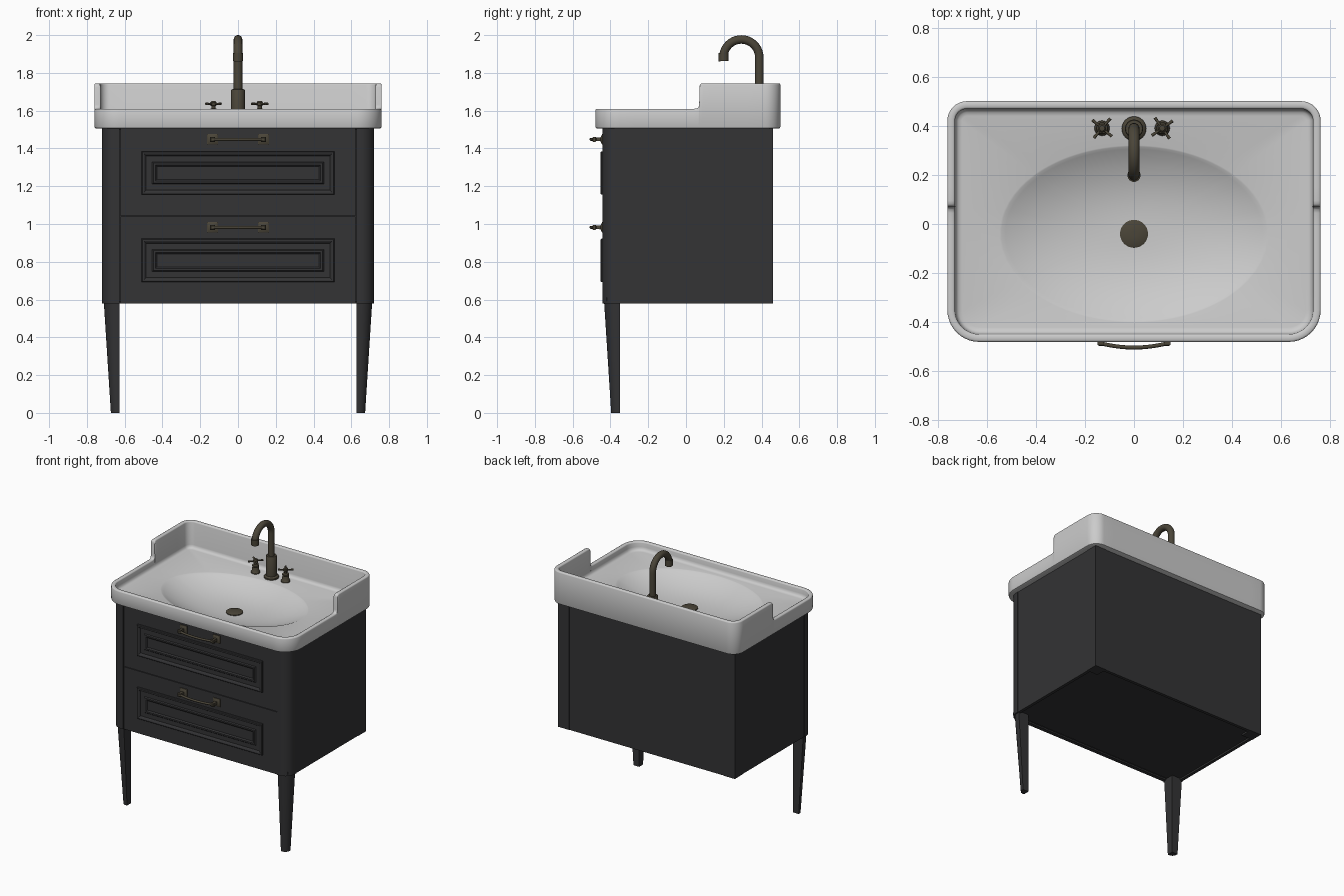
import bpy, bmesh, math
from mathutils import Vector

if "Cube" in bpy.data.objects:
    bpy.data.objects.remove(bpy.data.objects["Cube"])


def material(name, rgb):
    m = bpy.data.materials.new(name)
    m.diffuse_color = (*rgb, 1)
    m.use_nodes = True
    m.node_tree.nodes["Principled BSDF"].inputs["Base Color"].default_value = m.diffuse_color
    return m


DARK = material("dark_paint", (0.033, 0.033, 0.035))
BRONZE = material("aged_bronze", (0.07, 0.06, 0.04))


def finish(ob, mat, angle=35):
    if mat:
        ob.data.materials.append(mat)
    bpy.ops.object.select_all(action='DESELECT')
    ob.select_set(True)
    bpy.context.view_layer.objects.active = ob
    bpy.ops.object.shade_smooth_by_angle(angle=math.radians(angle))
    return ob


def loft(name, rings, mat=None, angle=35):
    bm = bmesh.new()
    vs = [[bm.verts.new(p) for p in r] for r in rings]
    n = len(vs[0])
    for a, b in zip(vs, vs[1:]):
        for i in range(n):
            j = (i + 1) % n
            bm.faces.new((a[i], a[j], b[j], b[i]))
    bm.faces.new(vs[0][::-1])
    bm.faces.new(vs[-1])
    bmesh.ops.recalc_face_normals(bm, faces=bm.faces)
    me = bpy.data.meshes.new(name)
    bm.to_mesh(me)
    bm.free()
    ob = bpy.data.objects.new(name, me)
    bpy.context.collection.objects.link(ob)
    return finish(ob, mat, angle)


def box(name, x0, x1, y0, y1, z0, z1, mat=DARK):
    q = [(x0, y0), (x1, y0), (x1, y1), (x0, y1)]
    return loft(name, [[(x, y, z) for x, y in q] for z in (z0, z1)], mat)


def turned(name, cx, cy, profile, mat=BRONZE, n=32):
    # profile of (radius, z) spun about a vertical axis
    return loft(name, [[(cx + r * math.cos(2 * math.pi * i / n), cy + r * math.sin(2 * math.pi * i / n), z)
                        for i in range(n)] for r, z in profile], mat)


def tube(name, pts, radius, mat=BRONZE, radii=None):
    cu = bpy.data.curves.new(name, 'CURVE')
    cu.dimensions = '3D'
    cu.bevel_depth = radius
    cu.bevel_resolution = 5
    cu.use_fill_caps = True
    sp = cu.splines.new('POLY')
    sp.points.add(len(pts) - 1)
    for i, p in enumerate(pts):
        sp.points[i].co = (*p, 1)
        sp.points[i].radius = radii[i] if radii else 1
    ob = bpy.data.objects.new(name, cu)
    bpy.context.collection.objects.link(ob)
    bpy.ops.object.select_all(action='DESELECT')
    ob.select_set(True)
    bpy.context.view_layer.objects.active = ob
    bpy.ops.object.convert(target='MESH')
    return finish(bpy.context.object, mat)


# --- Washbasin: rounded tray outline lofted over a stepped rim into an oval bowl
FLOOR, DEPTH = 1.55, 0.095
STEP = [(0.045, 1.61), (0.06, 1.613), (0.067, 1.62), (0.07, 1.632),
        (0.0708, 1.725), (0.074, 1.737), (0.081, 1.743), (0.095, 1.745)]
SIDE = [-0.27, -0.2, -0.13, -0.07, -0.01] + [s[0] for s in STEP] + [0.15, 0.21, 0.27, 0.33]


def rim_top(y):
    if y <= STEP[0][0]:
        return STEP[0][1]
    for (a, za), (b, zb) in zip(STEP, STEP[1:]):
        if y <= b:
            return za + (zb - za) * (y - a) / (b - a)
    return STEP[-1][1]


def tray(d):
    X, Y0, Y1, rf, rb = 0.76, -0.48, 0.50, 0.13, 0.08

    def arc(cx, cy, r, a0):
        return [(cx + (r - d) * math.cos(math.radians(a0 + 9 * k)),
                 cy + (r - d) * math.sin(math.radians(a0 + 9 * k))) for k in range(11)]
    row = [-0.6 + 1.2 * k / 24 for k in range(25)]
    return ([(X - d, y) for y in SIDE] + arc(X - rb, Y1 - rb, rb, 0)
            + [(-x, Y1 - d) for x in row] + arc(-X + rb, Y1 - rb, rb, 90)
            + [(d - X, y) for y in SIDE[::-1]] + arc(-X + rf, Y0 + rf, rf, 180)
            + [(x, Y0 + d) for x in row] + arc(X - rf, Y0 + rf, rf, 270))


def flat(d, z):
    return [(x, y, z) for x, y in tray(d)]


def rim(d, drop):
    return [(x, y, rim_top(y) - drop) for x, y in tray(d)]


def oval(t, z):
    out = []
    for x, y in tray(0):
        v = Vector((x / 0.54, (y + 0.04) / 0.355)).normalized() * t
        out.append((v.x * 0.54, v.y * 0.355 - 0.04, z))
    return out


def bowl_z(t):
    return FLOOR - DEPTH * (1 - t ** 2.5)


rings = [oval(t, bowl_z(t) - 0.03) for t in (0.05, 0.4, 0.6, 0.75)]
rings += [flat(0.06, 1.505), flat(0.01, 1.505), flat(0.003, 1.508), flat(0, 1.515)]
rings += [rim(0, 0.008), rim(0.002, 0.003), rim(0.007, 0), rim(0.024, 0), rim(0.029, 0.003), rim(0.031, 0.008)]
rings += [flat(0.033, FLOOR + 0.025), flat(0.037, FLOOR + 0.011), flat(0.046, FLOOR + 0.003), flat(0.06, FLOOR)]
rings += [oval(1.015, FLOOR), oval(1.0, FLOOR - 0.002)]
rings += [oval(t, bowl_z(t) - 0.002 * t) for t in (0.97, 0.93, 0.87, 0.8, 0.7, 0.6, 0.5, 0.4, 0.3, 0.2, 0.1, 0.03)]
loft("washbasin", rings, None, 40)
turned("drain", 0, -0.04, [(0.057, 1.44), (0.057, 1.461), (0.05, 1.465), (0.01, 1.466)])


# --- Cabinet: corner posts, panels and tapered front legs
def post_ring(side, size, r, z):
    # square section with a rounded outer front corner, anchored at its inner back corner
    ix, iy = 0.627, -0.35
    pts = [(0, 0), (0, -size)]
    for k in range(9):
        a = math.radians(-90 + 90 * k / 8)
        pts.append((size - r + r * math.cos(a), -size + r + r * math.sin(a)))
    pts.append((size, 0))
    return [(side * (ix + x), iy + y, z) for x, y in pts]


for s, label in ((-1, "left"), (1, "right")):
    loft(label + "_front_post", [post_ring(s, 0.093, 0.075, z) for z in (0.58, 1.506)], DARK)
    loft(label + "_front_leg", [post_ring(s, 0.046, 0.035, 0), post_ring(s, 0.083, 0.066, 0.58)], DARK)
    box(label + "_back_post", *sorted((s * 0.63, s * 0.72)), 0.37, 0.46, 0.58, 1.506)
    box(label + "_side_panel", *sorted((s * 0.695, s * 0.717)), -0.352, 0.372, 0.58, 1.506)
box("back_panel", -0.632, 0.632, 0.435, 0.457, 0.58, 1.506)
box("bottom_panel", -0.70, 0.70, -0.42, 0.44, 0.592, 0.612)
box("drawer_backing", -0.63, 0.63, -0.415, -0.405, 0.59, 1.5)

# --- Drawers with raised moulding and bar handles
MOULD = [(0, -0.43), (0, -0.447), (0.004, -0.452), (0.012, -0.452), (0.02, -0.447), (0.024, -0.44),
         (0.056, -0.44), (0.062, -0.447), (0.072, -0.447), (0.08, -0.439)]
for label, z0, z1, zm, zh in (("lower", 0.58, 1.039, 0.807, 0.982), ("upper", 1.043, 1.505, 1.27, 1.448)):
    box(label + "_drawer_front", -0.623, 0.623, -0.437, -0.41, z0, z1)
    loft(label + "_drawer_moulding",
         [[(sx * (0.51 - d), y, zm + sz * (0.115 - d)) for sx, sz in ((-1, -1), (1, -1), (1, 1), (-1, 1))]
          for d, y in MOULD], DARK, 20)
    for s, side in ((-1, "left"), (1, "right")):
        c = s * 0.135
        loft(f"{label}_{side}_handle_mount",
             [[(c + sx * h, y, zh + sz * h) for sx, sz in ((-1, -1), (1, -1), (1, 1), (-1, 1))]
              for h, y in ((0.028, -0.435), (0.028, -0.443), (0.022, -0.447), (0.01, -0.452),
                           (0.009, -0.475), (0.013, -0.479), (0.013, -0.492), (0.008, -0.496))], BRONZE)
    tube(label + "_handle_bar",
         [(0.135 * k / 8, -0.503 + 0.017 * (k / 8) ** 2, zh) for k in range(-8, 9)], 0.008)

# --- Faucet: turned body and gooseneck spout
FY = 0.388
turned("faucet_body", 0, FY, [(0.05, 1.548), (0.05, 1.56), (0.045, 1.566), (0.037, 1.57), (0.037, 1.708),
                              (0.034, 1.713), (0.02, 1.714)])
R = 0.095
path = [(0, FY, 1.70), (0, FY, 1.80), (0, FY, 1.882)]
path += [(0, FY - R + R * math.cos(a), 1.882 + R * math.sin(a))
         for a in [math.radians(9 * k) for k in range(1, 21)]]
tube("faucet_spout", path, 0.023)
tube("spout_tip", [(0, FY - 2 * R, 1.905), (0, FY - 2 * R + 0.001, 1.862)], 0.027)

# --- Cross-handled taps
for cx, label, turn in ((-0.13, "left", 50), (0.115, "right", 35)):
    turned(label + "_tap_base", cx, 0.39, [(0.031, 1.548), (0.031, 1.558), (0.026, 1.565), (0.021, 1.595), (0.024, 1.6),
                                           (0.022, 1.607), (0.011, 1.612), (0.011, 1.625), (0.017, 1.628),
                                           (0.017, 1.643), (0.011, 1.65), (0.003, 1.651)], n=24)
    for k in range(2):
        a = math.radians(turn + 90 * k)
        dx, dy = math.cos(a), math.sin(a)
        tube(f"{label}_tap_arm_{k + 1}", [(cx + dx * t, 0.39 + dy * t, 1.636) for t in (-0.052, -0.04, 0, 0.04, 0.052)],
             0.006, radii=[1.1, 1, 0.7, 1, 1.1])
